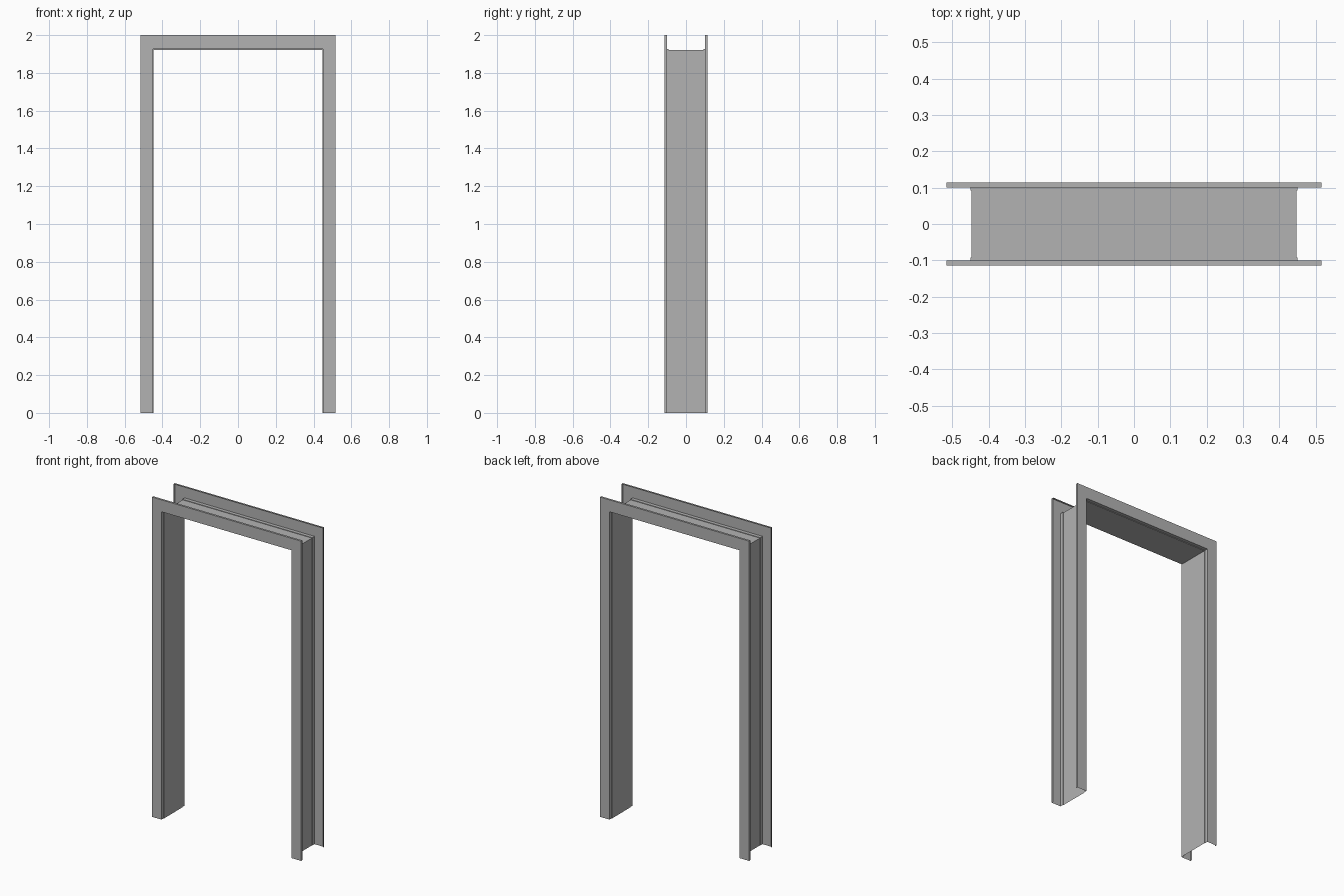
import bpy, bmesh

if "Cube" in bpy.data.objects:
    bpy.data.objects.remove(bpy.data.objects["Cube"])

HALF_W, HEIGHT = 0.516, 2.0
HEAD_SCALE = 1.13  # the head is slightly deeper than the jambs

# Folded sheet-metal section: (inset from outer edge, depth y), front half then mirrored
half = [(0.0, -0.101), (0.0, -0.114), (0.066, -0.114), (0.066, -0.092), (0.069, -0.092)]
profile = half + [(d, -y) for d, y in reversed(half)]


def rail(d, y):
    """U-shaped path up one jamb, across the head and down the other."""
    x, z = HALF_W - d, HEIGHT - d * HEAD_SCALE
    return [(-x, y, 0), (-x, y, z), (x, y, z), (x, y, 0)]


# Sweep the section around the opening with crisp mitred corners
bm = bmesh.new()
rails = [[bm.verts.new(co) for co in rail(d, y)] for d, y in profile]
for a, b in zip(rails, rails[1:]):
    for i in range(3):
        bm.faces.new((a[i], a[i + 1], b[i + 1], b[i]))
bmesh.ops.recalc_face_normals(bm, faces=bm.faces)

# Make the front casing face forwards
front = min(bm.faces, key=lambda f: f.calc_center_median().y)
if front.normal.y > 0:
    bmesh.ops.reverse_faces(bm, faces=bm.faces)

mesh = bpy.data.meshes.new("door_frame")
bm.to_mesh(mesh)
bm.free()
frame = bpy.data.objects.new("door_frame", mesh)
bpy.context.collection.objects.link(frame)

# Mid-grey painted metal
paint = bpy.data.materials.new("grey_paint")
paint.diffuse_color = (0.45, 0.45, 0.45, 1)
paint.use_nodes = True
paint.node_tree.nodes["Principled BSDF"].inputs["Base Color"].default_value = paint.diffuse_color
mesh.materials.append(paint)
